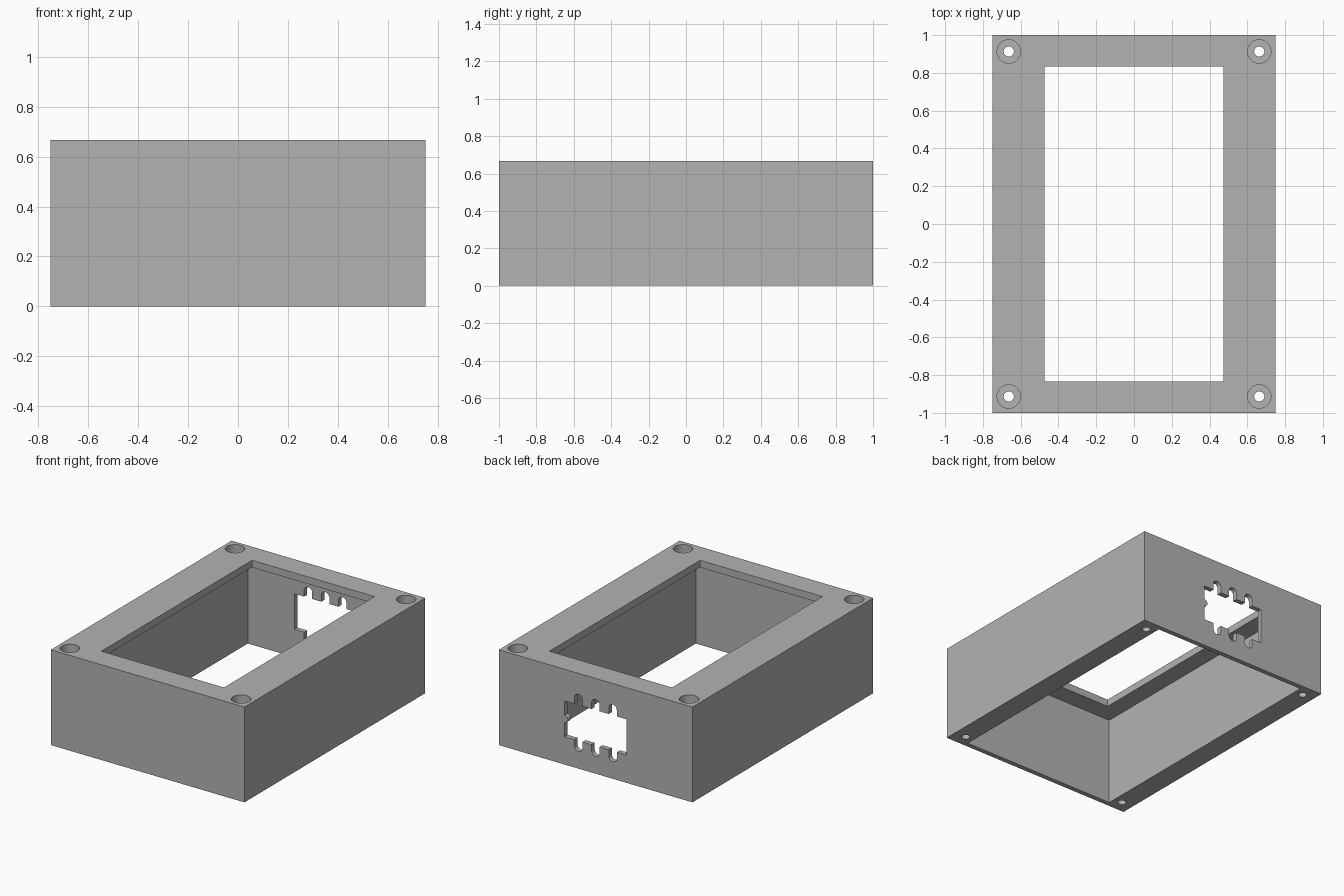
import bpy
import bmesh
from math import cos, sin, pi

if "Cube" in bpy.data.objects:
    bpy.data.objects.remove(bpy.data.objects["Cube"], do_unlink=True)

W, L, H = 1.5, 2.0, 0.667      # outer size
SIDE, END, TOP = 0.15, 0.034, 0.05   # wall thicknesses

gray = bpy.data.materials.new("plain gray")
gray.use_nodes = True
color = (0.45, 0.45, 0.45, 1)
gray.diffuse_color = color
gray.node_tree.nodes["Principled BSDF"].inputs["Base Color"].default_value = color


def finish(name, bm):
    bmesh.ops.recalc_face_normals(bm, faces=bm.faces)
    mesh = bpy.data.meshes.new(name)
    bm.to_mesh(mesh)
    bm.free()
    mesh.materials.append(gray)
    obj = bpy.data.objects.new(name, mesh)
    bpy.context.collection.objects.link(obj)
    return obj


def block(name, sx, sy, z0, z1):
    bm = bmesh.new()
    bmesh.ops.create_cube(bm, size=1)
    for v in bm.verts:
        v.co = (v.co.x * sx, v.co.y * sy, z0 + (v.co.z + 0.5) * (z1 - z0))
    return finish(name, bm)


def prism(name, points, direction):
    bm = bmesh.new()
    face = bm.faces.new([bm.verts.new(p) for p in points])
    new = bmesh.ops.extrude_face_region(bm, geom=[face])["geom"]
    bmesh.ops.translate(bm, vec=direction,
                        verts=[v for v in new if isinstance(v, bmesh.types.BMVert)])
    return finish(name, bm)


def arc(cx, cz, r, start, end, steps=12):
    angles = [start + (end - start) * i / steps for i in range(steps + 1)]
    return [(cx + r * cos(a), cz + r * sin(a)) for a in angles]


def cylinder(name, x, y, r, z0, z1):
    ring = arc(x, y, r, 0, 2 * pi, 48)[:-1]
    return prism(name, [(px, py, z0) for px, py in ring], (0, 0, z1 - z0))


def cut(target, cutter):
    mod = target.modifiers.new("cut", 'BOOLEAN')
    mod.operation = 'DIFFERENCE'
    mod.solver = 'EXACT'
    mod.object = cutter
    bpy.context.view_layer.objects.active = target
    bpy.ops.object.modifier_apply(modifier=mod.name)
    bpy.data.objects.remove(cutter, do_unlink=True)


# Open-bottomed enclosure with a framed top opening
housing = block("housing", W, L, 0, H)
cut(housing, block("cavity", W - 2 * SIDE, L - 2 * END, -0.1, H - TOP))
cut(housing, block("top_opening", 0.95, 1.666, H - 0.2, H + 0.1))

# Counterbored screw holes in the corners
for x in (-0.663, 0.663):
    for y in (-0.913, 0.913):
        cut(housing, cylinder("screw_hole", x, y, 0.027, -0.1, H + 0.1))
        cut(housing, cylinder("counterbore", x, y, 0.062, H - 0.33, H + 0.1))

# Connector cutout in the back wall: slotted top and bottom, one side tab
half_w, half_h, mid, slot_r, reach = 0.24, 0.125, 0.32, 0.031, 0.2
outline = [(half_w, mid + half_h)]
for x in (0.133, 0, -0.133):
    outline += [(x + slot_r, mid + half_h)]
    outline += arc(x, mid + reach - slot_r, slot_r, 0, pi)
    outline += [(x - slot_r, mid + half_h)]
outline += [(-half_w, mid + half_h), (-half_w, mid - half_h)]
for x in (-0.133, 0, 0.133):
    outline += [(x - slot_r, mid - half_h)]
    outline += arc(x, mid - reach + slot_r, slot_r, pi, 2 * pi)
    outline += [(x + slot_r, mid - half_h)]
outline += [(half_w, mid - half_h)]
outline += arc(half_w, mid, 0.025, 1.5 * pi, 0.5 * pi)
cut(housing, prism("connector_cutout", [(x, 0.9, z) for x, z in outline], (0, 0.2, 0)))

# Smooth hole walls, sharp box edges
bpy.ops.object.select_all(action='DESELECT')
housing.select_set(True)
bpy.context.view_layer.objects.active = housing
bpy.ops.object.shade_smooth_by_angle(angle=0.5)
